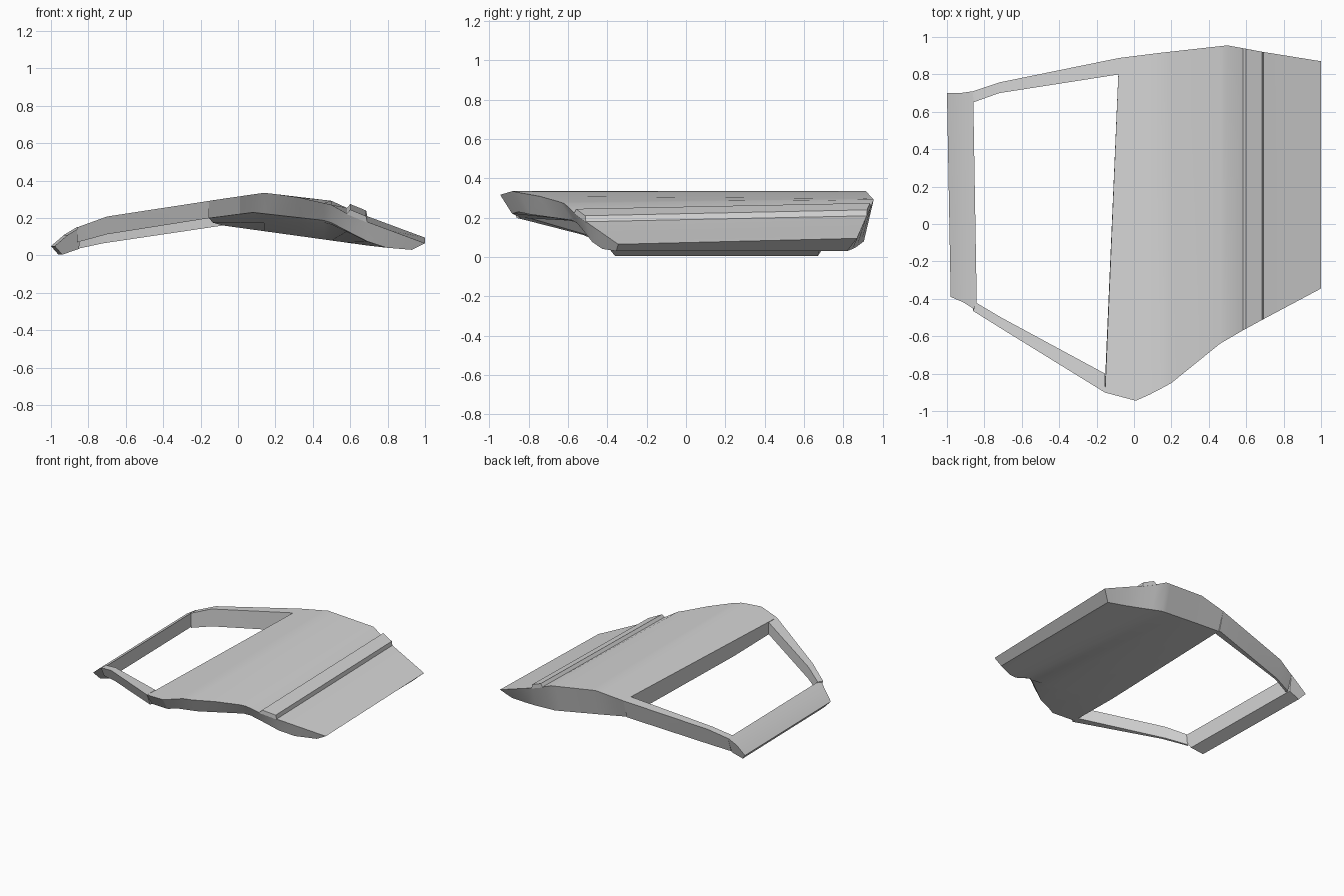
import bpy
import bmesh

cube = bpy.data.objects.get("Cube")
if cube:
    bpy.data.objects.remove(cube, do_unlink=True)

grey = bpy.data.materials.new("body grey")
grey.use_nodes = True
GREY = (0.66, 0.66, 0.66, 1)
grey.diffuse_color = GREY
grey.node_tree.nodes["Principled BSDF"].inputs["Base Color"].default_value = GREY


def interp(x, pts):
    """Piecewise linear value of a profile at x."""
    if x <= pts[0][0]:
        return pts[0][1]
    for (x0, v0), (x1, v1) in zip(pts, pts[1:]):
        if x <= x1:
            return v0 + (v1 - v0) * (x - x0) / (x1 - x0)
    return pts[-1][1]


def loft(name, sections):
    """Skin a list of equal-sized closed sections and cap both ends."""
    bm = bmesh.new()
    rings = [[bm.verts.new(p) for p in s] for s in sections]
    for a, b in zip(rings, rings[1:]):
        for i in range(len(a)):
            j = (i + 1) % len(a)
            bm.faces.new((a[i], a[j], b[j], b[i]))
    bm.faces.new(rings[0])
    bm.faces.new(rings[-1])
    bmesh.ops.recalc_face_normals(bm, faces=bm.faces)
    mesh = bpy.data.meshes.new(name)
    bm.to_mesh(mesh)
    bm.free()
    mesh.materials.append(grey)
    obj = bpy.data.objects.new(name, mesh)
    bpy.context.collection.objects.link(obj)
    bpy.ops.object.select_all(action='DESELECT')
    obj.select_set(True)
    bpy.context.view_layer.objects.active = obj
    bpy.ops.object.shade_smooth_by_angle(angle=0.35)


# Outline and height profiles along x
FRONT_Y = [(-.86, -.465), (-.83, -.467), (-.7, -.565), (-.16, -.9), (.01, -.945), (.1, -.905),
           (.2, -.85), (.46, -.64), (.58, -.57), (.69, -.51), (1, -.345)]
BACK_Y = [(-.86, .71), (-.72, .757), (-.1, .885), (.14, .915), (.5, .955), (.69, .92), (1, .87)]
TOP_Z = [(-1, .05), (-.86, .15), (-.7, .208), (-.1, .3), (.14, .335), (.5, .292), (.58, .255),
         (.69, .21), (1, .095)]
UNDER_Z = [(-.86, .035), (-.72, .065), (-.08, .16), (.75, .045), (.93, .03)]
UNDER_FRONT_Z = [(-.86, .07), (-.72, .11), (-.15, .2), (.08, .23), (.48, .185), (.75, .045), (.93, .03)]
FOLD_Z = [(-.13, .175), (.48, .175), (.75, .045), (.93, .03)]
TILT = [(.3, 0), (.58, .03)]


def panel_section(xf, xb):
    """Front-to-back slice: top edge pair, then the folded underside."""
    yf, yb = interp(xf, FRONT_Y), interp(xb, BACK_Y)
    uf, ub = (x - interp(x, [(.7, 0), (1, .07)]) for x in (xf, xb))
    low_y = yf + interp(xf, [(.5, .06), (1, -.01)])
    fold_y = max(-.41 - .29 * (uf + .13), low_y + .02)
    fold_x = uf + (ub - uf) * (fold_y - yf) / (yb - yf)
    return [(xf, yf, interp(xf, TOP_Z) - interp(xf, TILT)),
            (xb, yb, interp(xb, TOP_Z)),
            (ub, yb - .05, interp(ub, UNDER_Z)),
            (fold_x, fold_y, interp(fold_x, FOLD_Z)),
            (uf, low_y, interp(uf, UNDER_FRONT_Z))]


# Lower door panel; its first slice slants along the window opening
loft("door_panel", [panel_section(-.155, -.08)] + [
    panel_section(x, x) for x in (.01, .08, .14, .2, .33, .46, .5, .58, .69, .82, 1)])

# Raised moulding running front to back
MOULDING = [(.58, -.004), (.6, .028), (.685, .028), (.692, -.004)]
loft("moulding", [[(x, interp(x, edge), interp(x, TOP_Z) - drop + lift) for x, lift in MOULDING]
                  for edge, drop in ((FRONT_Y, .03), (BACK_Y, 0))])


def frame_bar(name, outer, under, inset, stations):
    """Window frame rail; each station is outer x, inner x, inner y."""
    loft(name, [[(xo, interp(xo, outer), interp(xo, TOP_Z)),
                 (xi, yi, interp(xi, TOP_Z)),
                 (xi, yi, interp(xi, under)),
                 (xo, interp(xo, outer) + inset, interp(xo, under))]
                for xo, xi, yi in stations])


# Front and rear rails of the window opening
frame_bar("front_window_rail", FRONT_Y, UNDER_FRONT_Z, .04,
          [(-.86, -.845, -.42), (-.7, -.71, -.5), (-.155, -.155, -.8)])
frame_bar("rear_window_rail", BACK_Y, UNDER_Z, -.04,
          [(-.86, -.86, .65), (-.72, -.72, .7), (-.08, -.08, .8)])

# Upper rail along the outer side of the opening
SILL = [(-1, .05), (-.93, .11), (-.86, .152), (-.87, .035), (-.96, .004)]
ENDS_FRONT = [-.39, -.42, -.465, -.385, -.36]
ENDS_BACK = [.7, .7, .71, .68, .67]
loft("upper_rail", [[(x + dx, y, z) for (x, z), y in zip(SILL, ends)]
                    for dx, ends in ((.02, ENDS_FRONT), (0, ENDS_BACK))])
